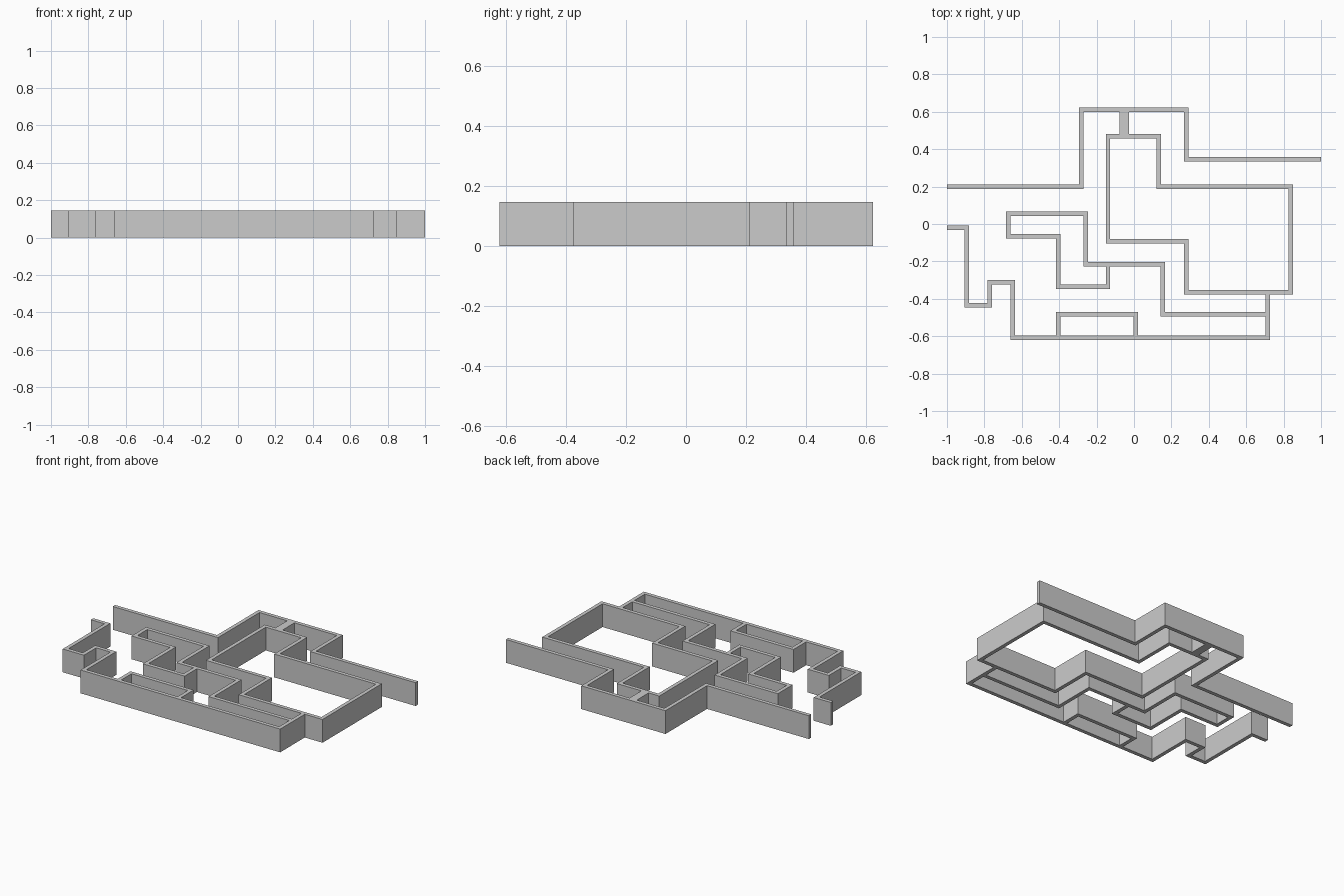
import bpy
import bmesh
from mathutils import Vector

if "Cube" in bpy.data.objects:
    bpy.data.objects.remove(bpy.data.objects["Cube"])

HEIGHT = 0.146
HALF = 0.012  # half of the wall thickness


def wall(name, points, closed=False, half=HALF):
    """Extrude a mitred wall of constant thickness along a plan path."""
    pts = [Vector(p) for p in points]
    n = len(pts)
    bm = bmesh.new()
    rings = []
    for i, p in enumerate(pts):
        dirs = []
        if closed or i > 0:
            dirs.append((p - pts[i - 1]).normalized())
        if closed or i < n - 1:
            dirs.append((pts[(i + 1) % n] - p).normalized())
        normals = [Vector((-d.y, d.x)) for d in dirs]
        off = sum(normals, Vector((0, 0))).normalized()
        off *= half / off.dot(normals[0])
        l, r = p + off, p - off
        rings.append([bm.verts.new((q.x, q.y, z)) for q, z in
                      ((l, 0), (r, 0), (r, HEIGHT), (l, HEIGHT))])
    for i in range(n if closed else n - 1):
        a, b = rings[i], rings[(i + 1) % n]
        for k in range(4):
            m = (k + 1) % 4
            bm.faces.new((a[k], a[m], b[m], b[k]))
    if not closed:
        bm.faces.new(rings[0])
        bm.faces.new(rings[-1])
    bmesh.ops.recalc_face_normals(bm, faces=bm.faces)
    mesh = bpy.data.meshes.new(name)
    bm.to_mesh(mesh)
    bm.free()
    obj = bpy.data.objects.new(name, mesh)
    bpy.context.collection.objects.link(obj)
    return obj


# Upper boundary wall, open at both ends
wall("upper_outer_wall", [(-1, 0.198), (-0.281, 0.198), (-0.281, 0.61),
                          (0.28, 0.61), (0.28, 0.345), (1, 0.345)])

# Closed stepped room in the middle
wall("stepped_room_wall", [(-0.139, 0.469), (0.132, 0.469), (0.132, 0.2),
                           (0.838, 0.2), (0.838, -0.364), (0.28, -0.364),
                           (0.28, -0.092), (-0.139, -0.092)], closed=True)

# Thicker wall joining the room to the upper boundary
wall("connecting_wall", [(-0.052, 0.469 + HALF), (-0.052, 0.61 - HALF)], half=0.025)

# Winding inner wall
wall("winding_inner_wall", [(-0.139, -0.214 - HALF), (-0.139, -0.336),
                            (-0.405, -0.336), (-0.405, -0.066),
                            (-0.673, -0.066), (-0.673, 0.056),
                            (-0.258, 0.056), (-0.258, -0.214),
                            (0.154, -0.214), (0.154, -0.483),
                            (0.715 - HALF, -0.483)])

# Lower boundary wall
wall("lower_outer_wall", [(-1, -0.02), (-0.893, -0.02), (-0.893, -0.434),
                          (-0.77, -0.434), (-0.77, -0.312),
                          (-0.647, -0.312), (-0.647, -0.608),
                          (0.715, -0.608), (0.715, -0.364 - HALF)])

# Small alcove against the lower boundary
wall("alcove_wall", [(-0.405, -0.608 + HALF), (-0.405, -0.483),
                     (0.01, -0.483), (0.01, -0.608 + HALF)])
